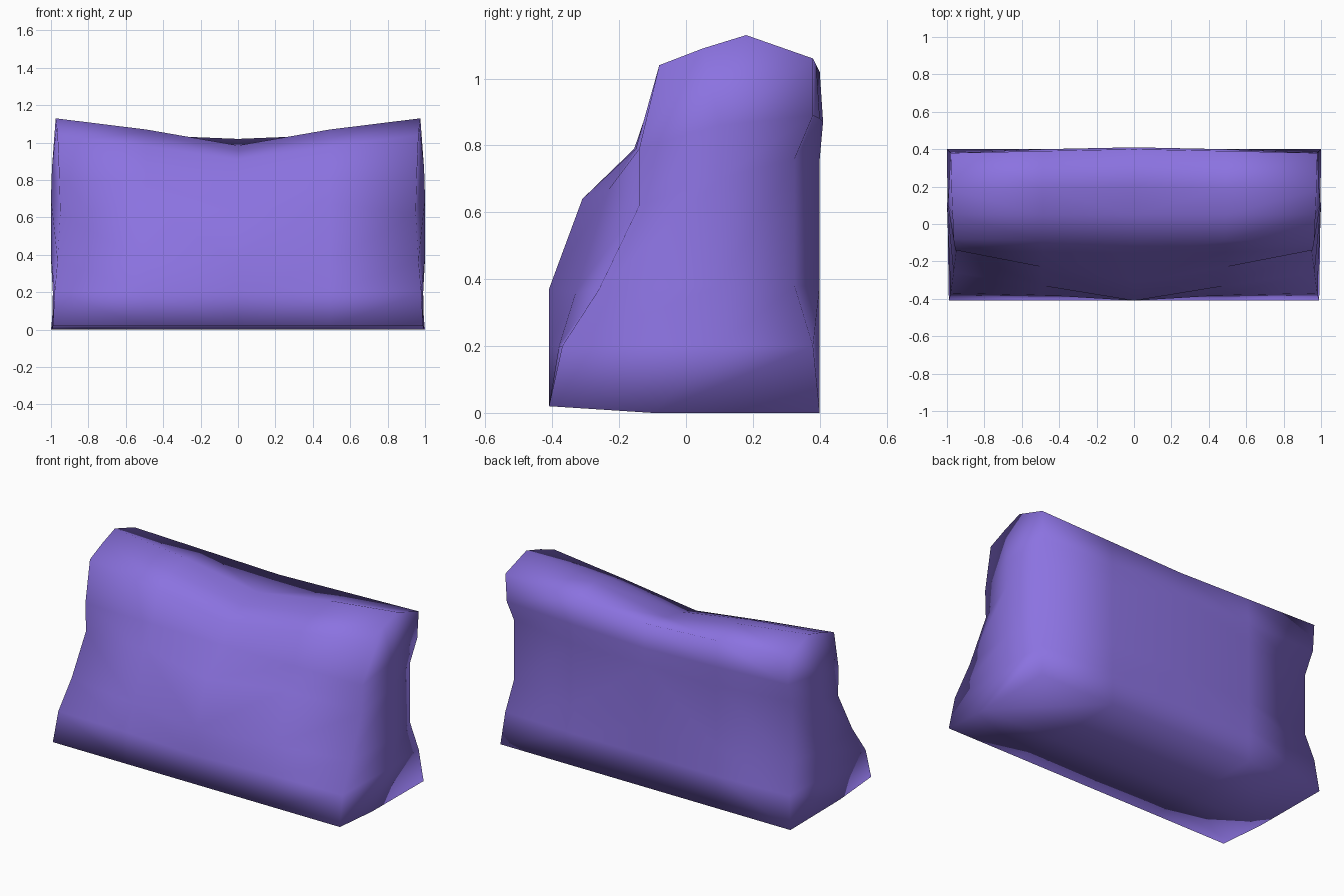
import bpy, bmesh

if "Cube" in bpy.data.objects:
    bpy.data.objects.remove(bpy.data.objects["Cube"])

# Cross-sections (y, z): front edge going up, over the top, down the back, underside
CENTRE = [(-.41, .02), (-.41, .2), (-.41, .37), (-.31, .64), (-.155, .79),
          (-.1, .91), (.05, .96), (.2, .985), (.4, 1.02), (.41, .87),
          (.4, .76), (.4, .38), (.4, .2), (.4, 0), (-.1, 0)]
MIDDLE = [(-.41, .02), (-.38, .2), (-.33, .36), (-.23, .67), (-.15, .79),
          (-.09, .98), (.05, 1.04), (.19, 1.07), (.39, 1.04), (.4, .88),
          (.4, .76), (.4, .38), (.4, .2), (.4, 0), (-.1, 0)]
END = [(-.41, .02), (-.37, .2), (-.26, .37), (-.14, .62), (-.14, .79),
       (-.08, 1.04), (.05, 1.09), (.18, 1.13), (.38, 1.06), (.38, .89),
       (.325, .76), (.325, .38), (.38, .2), (.4, 0), (-.1, 0)]
END_X = [.99, .98, .965, .95, .955, .965, .97, .975, .98, .97, .96, .96, .98, 1, .995]
BULGE = [(.99, .2), (1, .38), (1, .7), (.995, .86)]   # side panel centre (x, z)

bm = bmesh.new()


def ring(section, xs):
    return [bm.verts.new((x, y, z)) for x, (y, z) in zip(xs, section)]


def side_panel(r, s):
    # Softly bulging side, joined front and back to a middle column
    col = [r[14]] + [bm.verts.new((s * x, .1, z)) for x, z in BULGE]
    for i in range(4):
        bm.faces.new((r[i], col[i], col[i + 1], r[i + 1]))
        bm.faces.new((col[i], r[13 - i], r[12 - i], col[i + 1]))
    bm.faces.new((r[4], col[4], r[6], r[5]))
    bm.faces.new((col[4], r[7], r[6]))
    bm.faces.new((col[4], r[9], r[8], r[7]))


# Cushioned body lofted from the centre out to both sides
centre = ring(CENTRE, [0] * 15)
for s in (-1, 1):
    middle = ring(MIDDLE, [s * .49] * 15)
    end = ring(END, [s * x for x in END_X])
    for a, b in ((centre, middle), (middle, end)):
        for i in range(15):
            j = (i + 1) % 15
            bm.faces.new((a[i], a[j], b[j], b[i]))
    side_panel(end, s)

bmesh.ops.recalc_face_normals(bm, faces=bm.faces)
for f in bm.faces:
    f.smooth = True

mesh = bpy.data.meshes.new("cushion_body")
bm.to_mesh(mesh)
bm.free()
body = bpy.data.objects.new("cushion_body", mesh)
bpy.context.collection.objects.link(body)

# Violet fabric
mat = bpy.data.materials.new("violet_fabric")
mat.diffuse_color = (.26, .17, .75, 1)
mat.use_nodes = True
mat.node_tree.nodes["Principled BSDF"].inputs["Base Color"].default_value = mat.diffuse_color
mesh.materials.append(mat)
